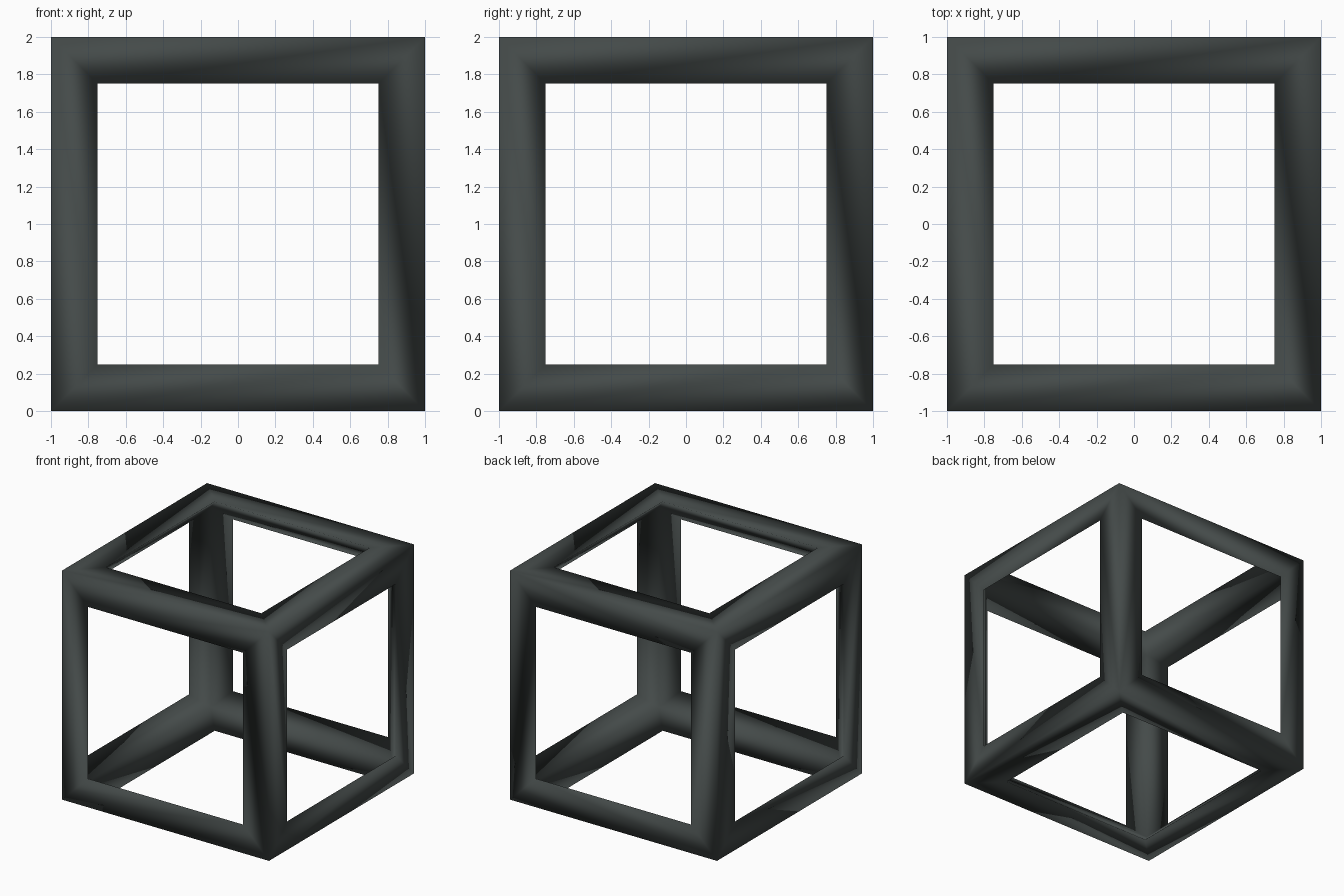
import bpy, bmesh
from mathutils import Vector

if "Cube" in bpy.data.objects:
    bpy.data.objects.remove(bpy.data.objects["Cube"])

SIZE, BAR, RIDGE = 1.0, 0.25, 0.125   # half size, bar width, inner ridge depth

bm = bmesh.new()
cache = {}


def vert(signs, insets):
    """Vertex near the cube corner `signs`, moved inward per axis by `insets`."""
    key = (signs, insets)
    if key not in cache:
        co = [s * (SIZE - i) for s, i in zip(signs, insets)]
        cache[key] = bm.verts.new(Vector(co) + Vector((0, 0, SIZE)))
    return cache[key]


# Each cube side: a flat outer border plus slanted inner walls of the bars
for axis in range(3):
    hole = tuple(0.0 if k == axis else BAR for k in range(3))
    for side in (-1, 1):
        ring = []
        for u, v in ((-1, -1), (1, -1), (1, 1), (-1, 1)):
            signs = [u, v]
            signs.insert(axis, side)
            ring.append(tuple(signs))
        for a, b in zip(ring, ring[1:] + ring[:1]):
            levels = [(0.0,) * 3, hole, (RIDGE,) * 3]
            for p, q in zip(levels, levels[1:]):
                bm.faces.new((vert(a, p), vert(b, p), vert(b, q), vert(a, q)))

bmesh.ops.recalc_face_normals(bm, faces=bm.faces)
for f in bm.faces:
    f.smooth = True   # soft shading over all the bars

mesh = bpy.data.meshes.new("cube_frame")
bm.to_mesh(mesh)
bm.free()

mat = bpy.data.materials.new("dark grey green")
mat.diffuse_color = (0.058, 0.069, 0.067, 1.0)
mat.use_nodes = True
mat.node_tree.nodes["Principled BSDF"].inputs["Base Color"].default_value = mat.diffuse_color
mesh.materials.append(mat)

frame = bpy.data.objects.new("cube_frame", mesh)
bpy.context.collection.objects.link(frame)
